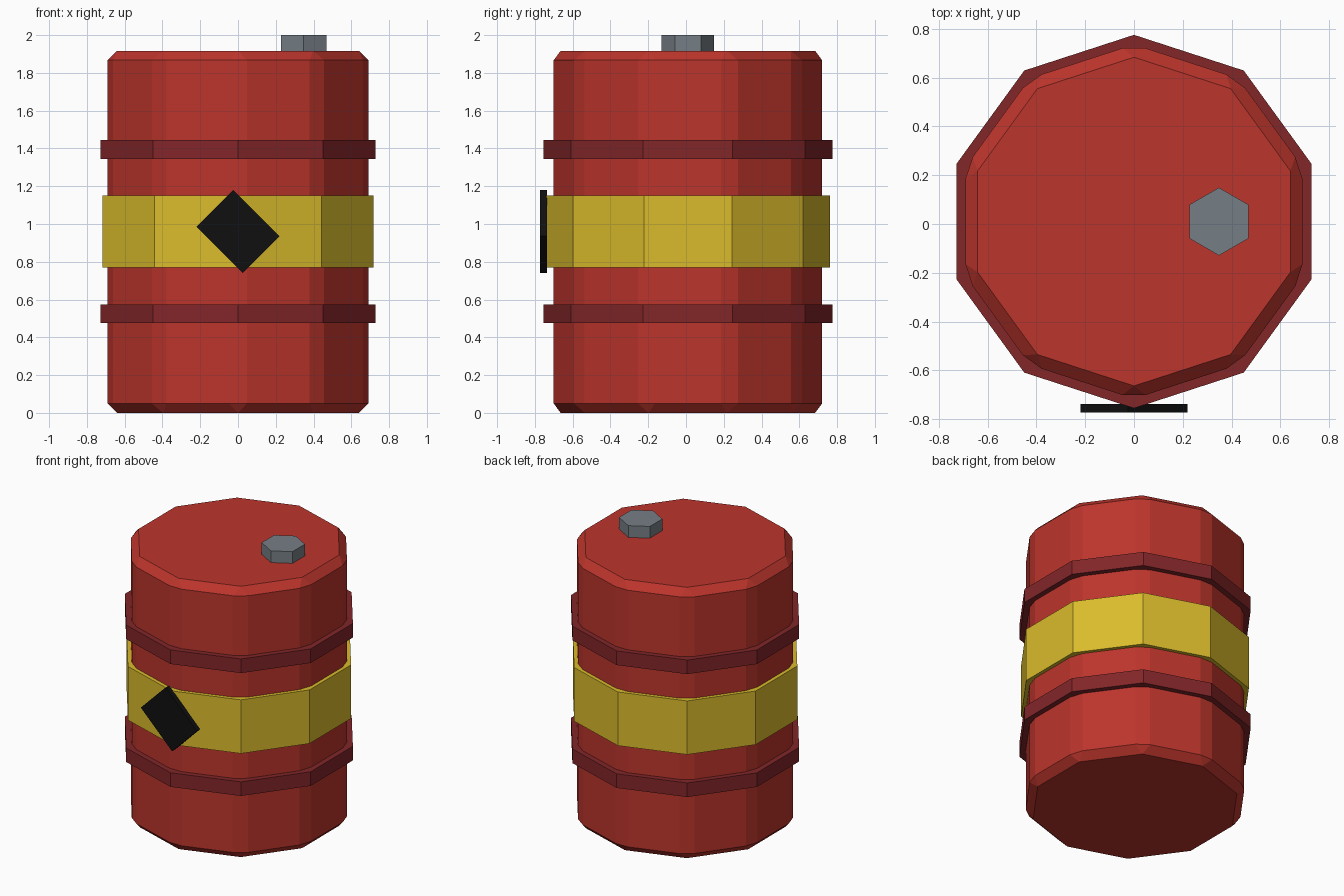
import bpy
import bmesh
from math import sin, cos, pi, radians

cube = bpy.data.objects.get("Cube")
if cube:
    bpy.data.objects.remove(cube, do_unlink=True)

CENTRE_Y = 0.01


def material(name, r, g, b):
    mat = bpy.data.materials.new(name)
    mat.use_nodes = True
    mat.diffuse_color = (r, g, b, 1)
    mat.node_tree.nodes["Principled BSDF"].inputs["Base Color"].default_value = (r, g, b, 1)
    return mat


def make_object(name, bm, mat):
    bmesh.ops.recalc_face_normals(bm, faces=bm.faces)
    mesh = bpy.data.meshes.new(name)
    bm.to_mesh(mesh)
    bm.free()
    mesh.materials.append(mat)
    obj = bpy.data.objects.new(name, mesh)
    bpy.context.collection.objects.link(obj)
    return obj


def prism(name, sides, radius, bottom, top, mat, x=0):
    """Upright solid prism with a corner pointing along +y."""
    bm = bmesh.new()
    ring = [bm.verts.new((radius * sin(2 * pi * i / sides),
                          radius * cos(2 * pi * i / sides), 0))
            for i in range(sides)]
    base = bm.faces.new(ring)
    copy = bmesh.ops.extrude_face_region(bm, geom=[base], use_keep_orig=True)
    moved = [v for v in copy["geom"] if isinstance(v, bmesh.types.BMVert)]
    bmesh.ops.translate(bm, verts=moved, vec=(0, 0, top - bottom))
    obj = make_object(name, bm, mat)
    obj.location = (x, CENTRE_Y, bottom)
    return obj


red = material("barrel red", 0.5, 0.035, 0.025)
dark_red = material("dark red", 0.225, 0.019, 0.022)
yellow = material("band yellow", 0.70, 0.50, 0.025)
grey = material("steel grey", 0.18, 0.21, 0.235)
black = material("label black", 0.005, 0.005, 0.005)

# Ten-sided drum with every edge chamfered
body = prism("barrel_body", 10, 0.726, 0, 1.917, red)
bevel = body.modifiers.new("chamfer", 'BEVEL')
bevel.width = 0.05
bevel.segments = 1
bevel.limit_method = 'NONE'

# Raised hoops and the wide band between them
for name, z in (("lower_hoop", 0.475), ("upper_hoop", 1.345)):
    prism(name, 10, 0.765, z, z + 0.1, dark_red)
prism("warning_band", 10, 0.753, 0.77, 1.15, yellow)

# Hexagonal bung on the lid
prism("lid_bung", 6, 0.139, 1.905, 2.0, grey, x=0.348)

# Tilted label plate on the front
bm = bmesh.new()
bmesh.ops.create_cube(bm, size=1)
bmesh.ops.scale(bm, verts=bm.verts, vec=(0.346, 0.036, 0.276))
label = make_object("front_label", bm, black)
label.location = (0, -0.755, 0.96)
label.rotation_euler.y = radians(45)
